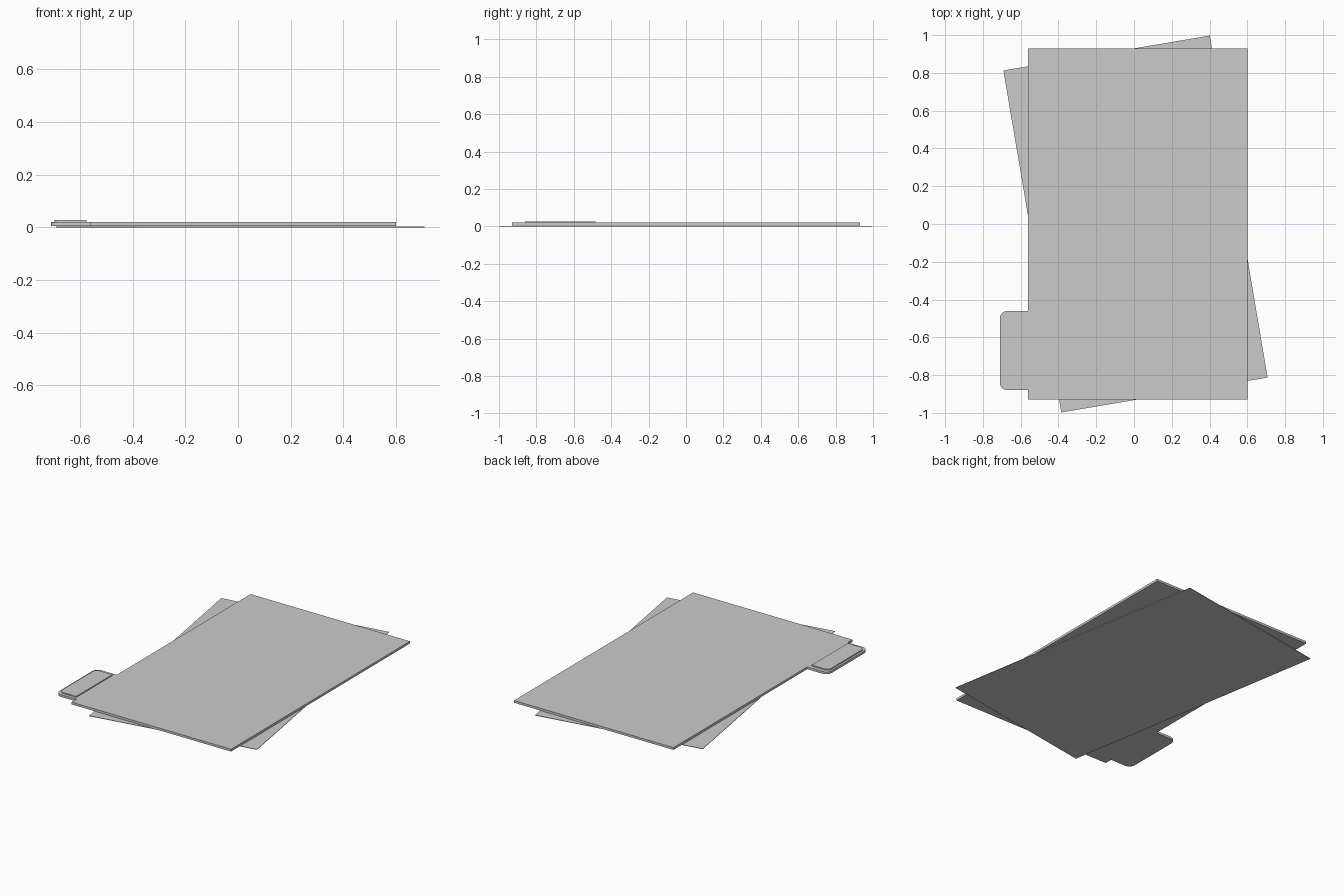
import bpy, bmesh
from math import cos, sin, pi, radians

if "Cube" in bpy.data.objects:
    bpy.data.objects.remove(bpy.data.objects["Cube"])


def slab(name, outline, z0, z1):
    """Extrude a flat outline between two heights."""
    bm = bmesh.new()
    face = bm.faces.new([bm.verts.new((x, y, z0)) for x, y in outline])
    top = bmesh.ops.extrude_face_region(bm, geom=[face])
    verts = [v for v in top["geom"] if isinstance(v, bmesh.types.BMVert)]
    bmesh.ops.translate(bm, verts=verts, vec=(0, 0, z1 - z0))
    bmesh.ops.recalc_face_normals(bm, faces=bm.faces)
    mesh = bpy.data.meshes.new(name)
    bm.to_mesh(mesh)
    bm.free()
    obj = bpy.data.objects.new(name, mesh)
    bpy.context.collection.objects.link(obj)
    return obj


def arc(cx, cy, r, start, steps=5):
    """Quarter circle, running clockwise from the start angle."""
    return [(cx + r * cos(start - pi / 2 * i / steps),
             cy + r * sin(start - pi / 2 * i / steps)) for i in range(steps + 1)]


def tab_outline(x0, x1, y0, y1, r):
    """Tab rounded on its left side only, clockwise from lower right."""
    return ([(x1, y0)] + arc(x0 + r, y0 + r, r, -pi / 2)
            + arc(x0 + r, y1 - r, r, pi) + [(x1, y1)])


# Loose sheet of paper, turned under the folder
w, h = 1.108 / 2, 1.836 / 2
paper = slab("paper_sheet", [(-w, -h), (w, -h), (w, h), (-w, h)], 0, 0.003)
paper.rotation_euler.z = radians(9.6)
paper.location.x = 0.008

# Folder with its index tab in one piece
folder = [(0.60, 0.93), (0.60, -0.93), (-0.56, -0.93)]
folder += tab_outline(-0.71, -0.56, -0.88, -0.46, 0.04)
folder += [(-0.56, 0.93)]
slab("folder_with_tab", folder, 0.005, 0.02)

# Raised label on the tab
slab("tab_label", tab_outline(-0.697, -0.575, -0.86, -0.485, 0.03), 0.02, 0.027)
